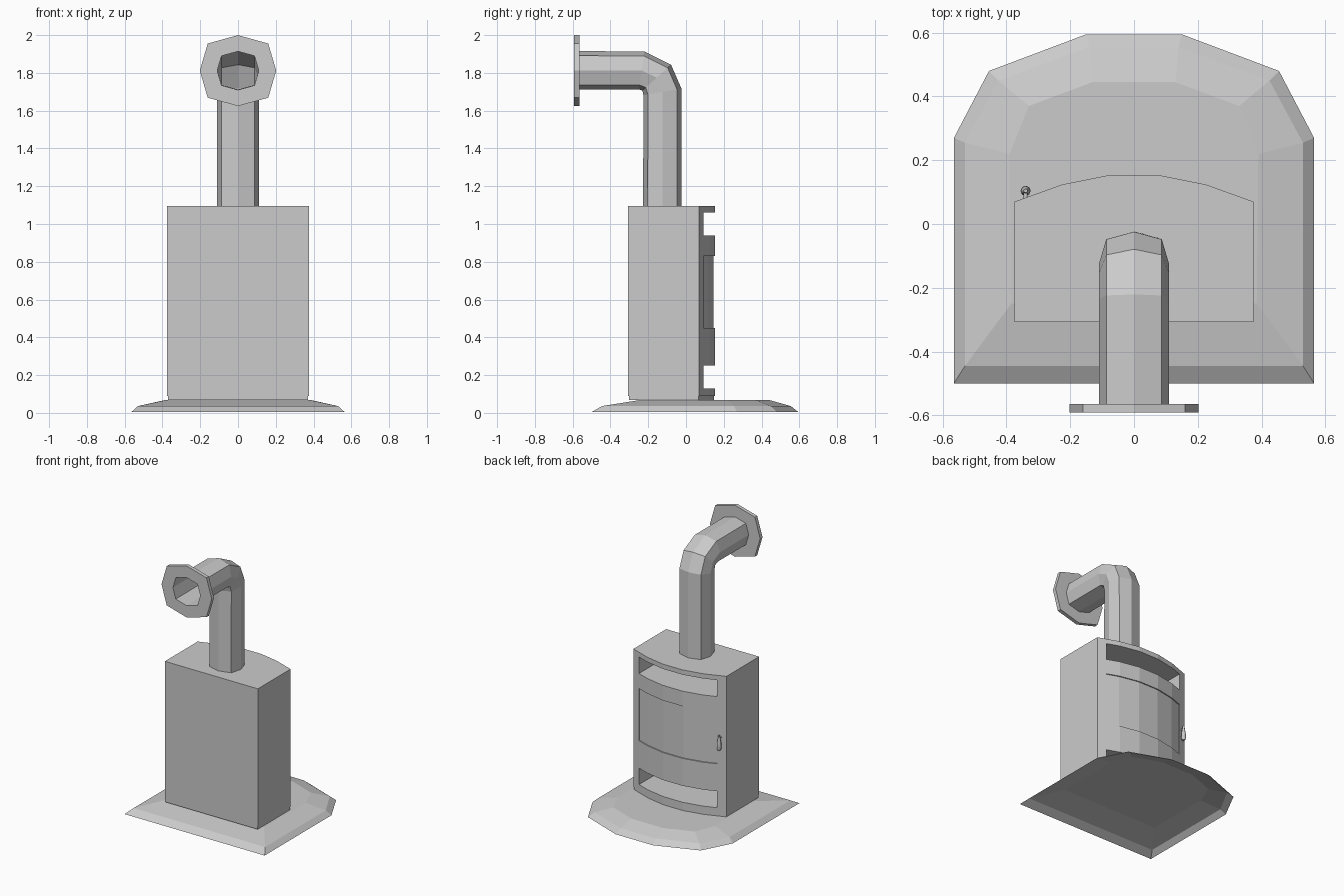
import bpy, bmesh, math

if "Cube" in bpy.data.objects:
    bpy.data.objects.remove(bpy.data.objects["Cube"])


def loft(name, rings, start=True, end=True, closed=False):
    """Skin equal-length rings of points, optionally capped or joined end to end."""
    bm = bmesh.new()
    vs = [[bm.verts.new(p) for p in r] for r in rings]
    n = len(rings[0])
    pairs = list(zip(vs, vs[1:])) + ([(vs[-1], vs[0])] if closed else [])
    for a, b in pairs:
        for i in range(n):
            j = (i + 1) % n
            bm.faces.new((a[i], a[j], b[j], b[i]))
    if start and not closed:
        bm.faces.new(vs[0][::-1])
    if end and not closed:
        bm.faces.new(vs[-1])
    bmesh.ops.recalc_face_normals(bm, faces=bm.faces)
    me = bpy.data.meshes.new(name)
    bm.to_mesh(me)
    bm.free()
    ob = bpy.data.objects.new(name, me)
    bpy.context.collection.objects.link(ob)
    return ob


def mirror(half):
    """Right half outline (front to back) completed to the left."""
    return half + [(-x, y) for x, y in reversed(half)]


def prism(name, outline, z0, z1):
    return loft(name, [[(x, y, z) for x, y in outline] for z in (z0, z1)])


def cut(ob, cutter):
    m = ob.modifiers.new("cut", 'BOOLEAN')
    m.operation = 'DIFFERENCE'
    m.solver = 'EXACT'
    m.object = cutter
    bpy.context.view_layer.objects.active = ob
    bpy.ops.object.modifier_apply(modifier=m.name)
    bpy.data.objects.remove(cutter)


# Hearth plate: bevelled shell, open underneath
rim = mirror([(0.565, -0.5), (0.565, 0.27), (0.455, 0.48), (0.15, 0.595)])
mid = mirror([(0.53, -0.445), (0.53, 0.255), (0.425, 0.45), (0.14, 0.555)])
top = mirror([(0.385, -0.25), (0.39, 0.22), (0.33, 0.37), (0.13, 0.445)])
loft("hearth_plate", [[(x, y, z) for x, y in o] for o, z in
                      ((rim, 0.004), (mid, 0.036), (top, 0.067))], start=False)

# Plinth and bow-fronted stove body
bow = [(0.375, 0.07), (0.225, 0.124), (0.08, 0.153)]
prism("plinth", mirror([(0.371, -0.303)] + [(x * 0.99, y - 0.004) for x, y in bow]), 0.068, 0.092)
body = prism("stove_body", mirror([(0.375, -0.307)] + bow), 0.09, 1.095)

# Upper vent and lower log niche
box = mirror([(0.315, -0.29), (0.315, 0.3)])
for z0, z1 in ((0.13, 0.25), (0.94, 1.06)):
    cut(body, prism("niche_cutter", box, z0, z1))

# Recessed door window
glass = mirror([(0.315, 0.3), (0.315, 0.083), (0.225, 0.116), (0.08, 0.145)])
cut(body, prism("window_cutter", glass, 0.45, 0.83))

# Octagonal flue: x offset and offset along the bend normal
octo = [(0, 1.02), (0.87, 0.78), (1.1, 0), (0.87, -0.78),
        (0, -1.02), (-0.87, -0.78), (-1.1, 0), (-0.87, 0.78)]
path = [(-0.125, 1.09, 0), (-0.125, 1.70, 10), (-0.155, 1.775, 42),
        (-0.235, 1.813, 82), (-0.59, 1.813, 90)]
rings = []
for y, z, deg in path:
    c, s = math.cos(math.radians(deg)), math.sin(math.radians(deg))
    rings.append([(u * 0.1, y + v * 0.1 * c, z + v * 0.1 * s) for u, v in octo])
loft("flue_pipe", rings, start=False, end=False)


# Wall flange, a flat ring around the flue mouth
def flange_ring(y, s):
    return [(u * s, y, 1.812 + v * s) for u, v in octo]


loft("wall_flange", [flange_ring(-0.592, 0.1), flange_ring(-0.592, 0.184),
                     flange_ring(-0.565, 0.184), flange_ring(-0.565, 0.1)], closed=True)


# Door handle: teardrop grip on a short stem
def circle(r, z, n=8):
    return [(-0.34 + r * math.cos(2 * math.pi * i / n),
             0.104 + r * math.sin(2 * math.pi * i / n), z) for i in range(n)]


grip = loft("door_handle", [circle(r, z) for r, z in
            ((0.011, 0.56), (0.016, 0.575), (0.015, 0.61), (0.009, 0.645), (0.006, 0.668))])
stem = loft("handle_stem", [[(-0.34 + 0.006 * math.cos(a), y, 0.648 + 0.006 * math.sin(a))
            for a in [i * math.pi / 3 for i in range(6)]] for y in (0.07, 0.104)])
for ob in (grip, stem):
    bpy.ops.object.select_all(action='DESELECT')
    ob.select_set(True)
    bpy.context.view_layer.objects.active = ob
    bpy.ops.object.shade_smooth_by_angle(angle=math.radians(65))
